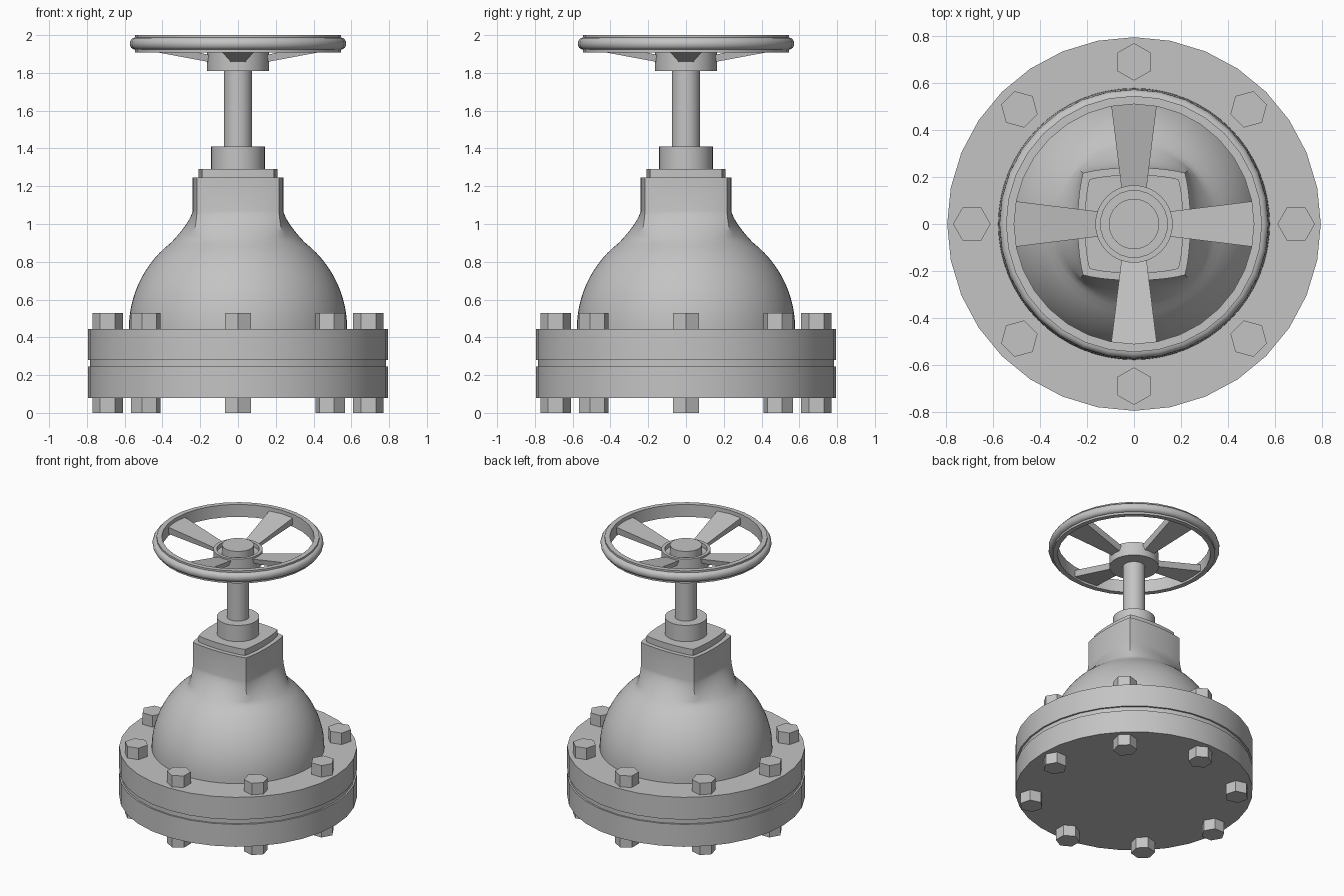
import bpy
import bmesh
from math import sin, cos, tan, pi, sqrt, radians

if "Cube" in bpy.data.objects:
    bpy.data.objects.remove(bpy.data.objects["Cube"], do_unlink=True)

metal = bpy.data.materials.new("grey metal")
metal.use_nodes = True
GREY = (0.55, 0.55, 0.55, 1)
metal.diffuse_color = GREY
metal.node_tree.nodes["Principled BSDF"].inputs["Base Color"].default_value = GREY


def finish(name, bm, smooth=True):
    bmesh.ops.recalc_face_normals(bm, faces=bm.faces)
    mesh = bpy.data.meshes.new(name)
    bm.to_mesh(mesh)
    bm.free()
    mesh.materials.append(metal)
    obj = bpy.data.objects.new(name, mesh)
    bpy.context.collection.objects.link(obj)
    if smooth:
        bpy.ops.object.select_all(action="DESELECT")
        obj.select_set(True)
        bpy.context.view_layer.objects.active = obj
        bpy.ops.object.shade_smooth_by_angle(angle=radians(30))
    return obj


def loft(name, levels, segments=32, closed=False):
    """Skin rings given as (radius function or number, z)."""
    bm = bmesh.new()
    rings = []
    for radius, z in levels:
        ring = []
        for i in range(segments):
            a = 2 * pi * i / segments
            r = radius(a) if callable(radius) else radius
            ring.append(bm.verts.new((r * cos(a), r * sin(a), z)))
        rings.append(ring)
    pairs = list(zip(rings, rings[1:]))
    if closed:
        pairs.append((rings[-1], rings[0]))
    else:
        bm.faces.new(rings[0])
        bm.faces.new(rings[-1])
    for low, high in pairs:
        for i in range(segments):
            j = (i + 1) % segments
            bm.faces.new((low[i], low[j], high[j], high[i]))
    return finish(name, bm)


def cylinder(name, radius, bottom, top):
    return loft(name, [(radius, bottom), (radius, top)])


def bulged_square(middle, corner):
    """Radius by angle of a square whose sides bow outward."""
    def radius(a):
        off = (a + pi / 4) % (pi / 2) - pi / 4
        return (middle - (middle - corner) * tan(off) ** 2) / cos(off)
    return radius


# Flanges and gasket
cylinder("lower_flange", 0.795, 0.08, 0.245)
cylinder("gasket", 0.783, 0.245, 0.28)
cylinder("upper_flange", 0.795, 0.28, 0.445)

# Dome flowing into the squared neck
neck = bulged_square(0.24, 0.217)
BASE, DOME = 0.445, 0.578


def body_radius(z):
    sphere = sqrt(max(0, DOME ** 2 - (z - BASE) ** 2))
    blend = min(1, max(0, (1.07 - z) / 0.15)) ** 1.4

    def radius(a):
        side = neck(a)
        return max(sphere, side + max(0, 0.337 - side) * blend)
    return radius


heights = [BASE + DOME * sin(radians(4 * i)) for i in range(14)]
heights += [0.92 + 0.015 * i for i in range(11)] + [1.245]
loft("domed_body", [(body_radius(z), z) for z in heights], 64)
plate = bulged_square(0.21, 0.19)
loft("neck_plate", [(plate, 1.245), (plate, 1.29)], 64)

# Gland and stem
cylinder("gland", 0.142, 1.29, 1.41)
cylinder("stem", 0.075, 1.41, 1.82)

# Handwheel hub with a recessed top and raised stem cap
loft("wheel_hub", [(0.165, 1.81), (0.165, 1.91), (0.142, 1.91), (0.142, 1.88)])
cylinder("stem_cap", 0.107, 1.87, 1.94)

# Handwheel rim with a rounded outer bead
bead = [(0.545 + 0.028 * sin(pi * i / 8), 1.955 - 0.032 * cos(pi * i / 8))
        for i in range(9)]
rim = [(0.51, 1.908), (0.545, 1.908)] + bead + [(0.545, 2.0), (0.51, 2.0)]
loft("wheel_rim", rim, 32, closed=True)

# Four tapered spokes rising toward the rim
for n in range(4):
    bm = bmesh.new()
    a = n * pi / 2
    ends = []
    for r, wide_low, wide_high, low, high in (
            (0.15, 0.037, 0.053, 1.857, 1.895),
            (0.515, 0.098, 0.098, 1.925, 1.975)):
        ring = [(-wide_low, low), (wide_low, low), (wide_high, high), (-wide_high, high)]
        ends.append([bm.verts.new((r * cos(a) - w * sin(a), r * sin(a) + w * cos(a), z))
                     for w, z in ring])
    bm.faces.new(ends[0])
    bm.faces.new(ends[1])
    for i in range(4):
        j = (i + 1) % 4
        bm.faces.new((ends[0][i], ends[0][j], ends[1][j], ends[1][i]))
    finish(f"spoke_{n + 1}", bm, smooth=False)

# Hexagonal bolt heads above and nuts below
for n in range(8):
    a = n * pi / 4
    for name, bottom, top in (("bolt_head", 0.445, 0.53), ("bolt_nut", 0, 0.08)):
        bolt = loft(f"{name}_{n + 1}", [(0.08, bottom), (0.08, top)], 6)
        bolt.location = (0.69 * cos(a), 0.69 * sin(a), 0)
        bolt.rotation_euler.z = -a
